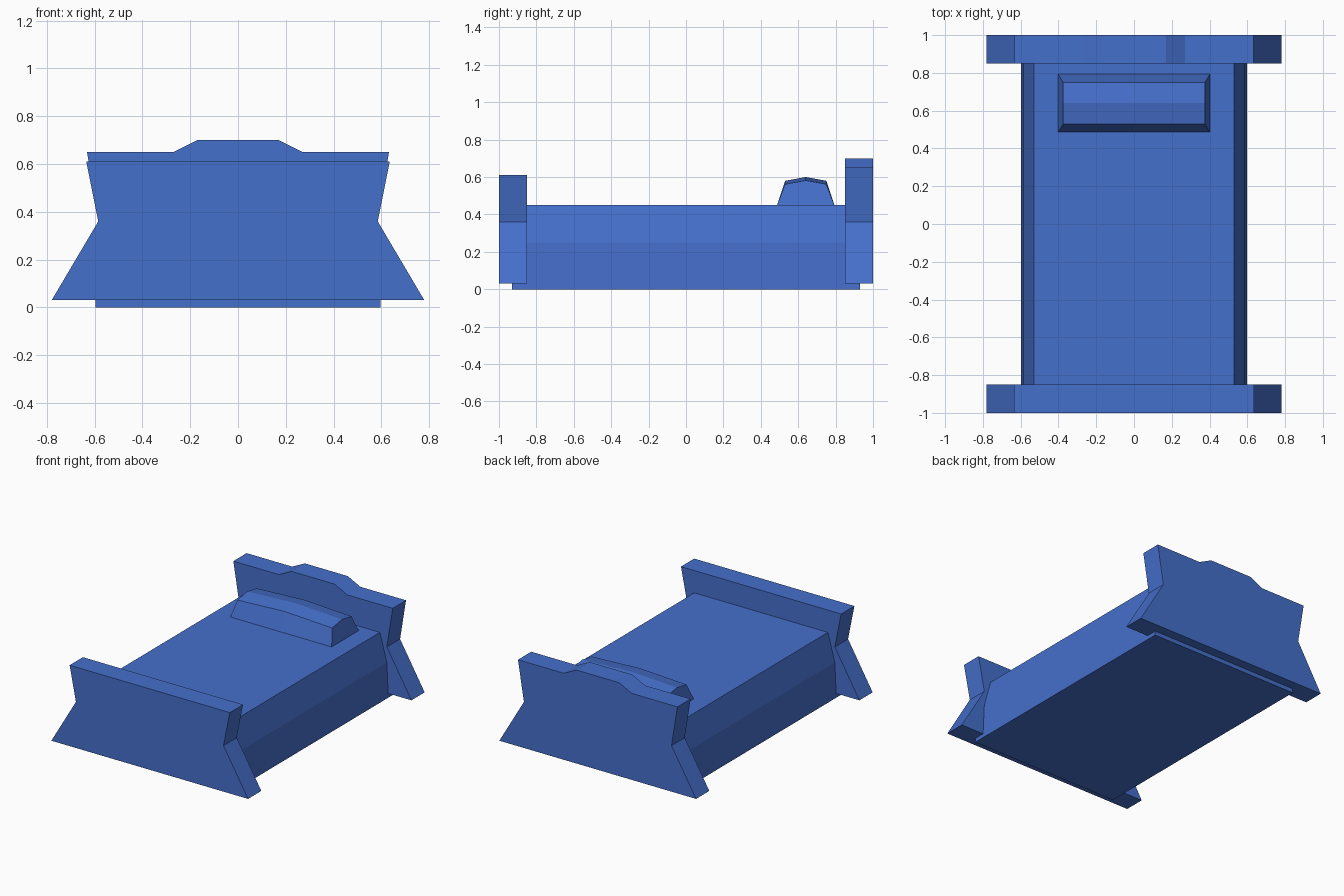
import bpy

if "Cube" in bpy.data.objects:
    bpy.data.objects.remove(bpy.data.objects["Cube"])

mat = bpy.data.materials.new("bed_blue")
mat.diffuse_color = (0.06, 0.16, 0.60, 1)
mat.use_nodes = True
mat.node_tree.nodes["Principled BSDF"].inputs["Base Color"].default_value = mat.diffuse_color


def loft(name, sections):
    """Join matching closed cross-sections and cap both ends."""
    n = len(sections[0])
    verts = [p for s in sections for p in s]
    faces = [tuple(range(n)), tuple(range(len(verts) - n, len(verts)))]
    for k in range(len(sections) - 1):
        for i in range(n):
            a, b = k * n + i, k * n + (i + 1) % n
            faces.append((a, b, b + n, a + n))
    mesh = bpy.data.meshes.new(name)
    mesh.from_pydata(verts, [], faces)
    obj = bpy.data.objects.new(name, mesh)
    bpy.context.collection.objects.link(obj)
    mesh.materials.append(mat)
    # consistent outward normals
    import bmesh
    bm = bmesh.new()
    bm.from_mesh(mesh)
    bmesh.ops.recalc_face_normals(bm, faces=bm.faces)
    bm.to_mesh(mesh)
    bm.free()
    return obj


def extrude_y(name, half, y0, y1):
    """Mirror a right-hand (x, z) profile and extrude it along y."""
    profile = half + [(-x, z) for x, z in reversed(half)]
    return loft(name, [[(x, y, z) for x, z in profile] for y in (y0, y1)])


# mattress and base block
extrude_y("mattress", [(0.597, 0), (0.585, 0.25), (0.53, 0.45)], -0.93, 0.93)

# flared end boards
extrude_y("footboard", [(0.78, 0.03), (0.585, 0.36), (0.635, 0.61)], -1.0, -0.85)
extrude_y("headboard", [(0.78, 0.03), (0.585, 0.36), (0.632, 0.65),
                        (0.27, 0.65), (0.17, 0.70)], 0.85, 1.0)

# pillow: faceted loft along x, slightly arched in the middle
def pillow_section(x_base, x_top, edge_z, ridge_z):
    return [(x_base, 0.485, 0.445), (x_top, 0.53, edge_z), (x_top, 0.64, ridge_z),
            (x_top, 0.75, edge_z), (x_base, 0.795, 0.445)]

loft("pillow", [pillow_section(-0.403, -0.375, 0.562, 0.582),
                pillow_section(0, 0, 0.58, 0.60),
                pillow_section(0.403, 0.375, 0.562, 0.582)])
